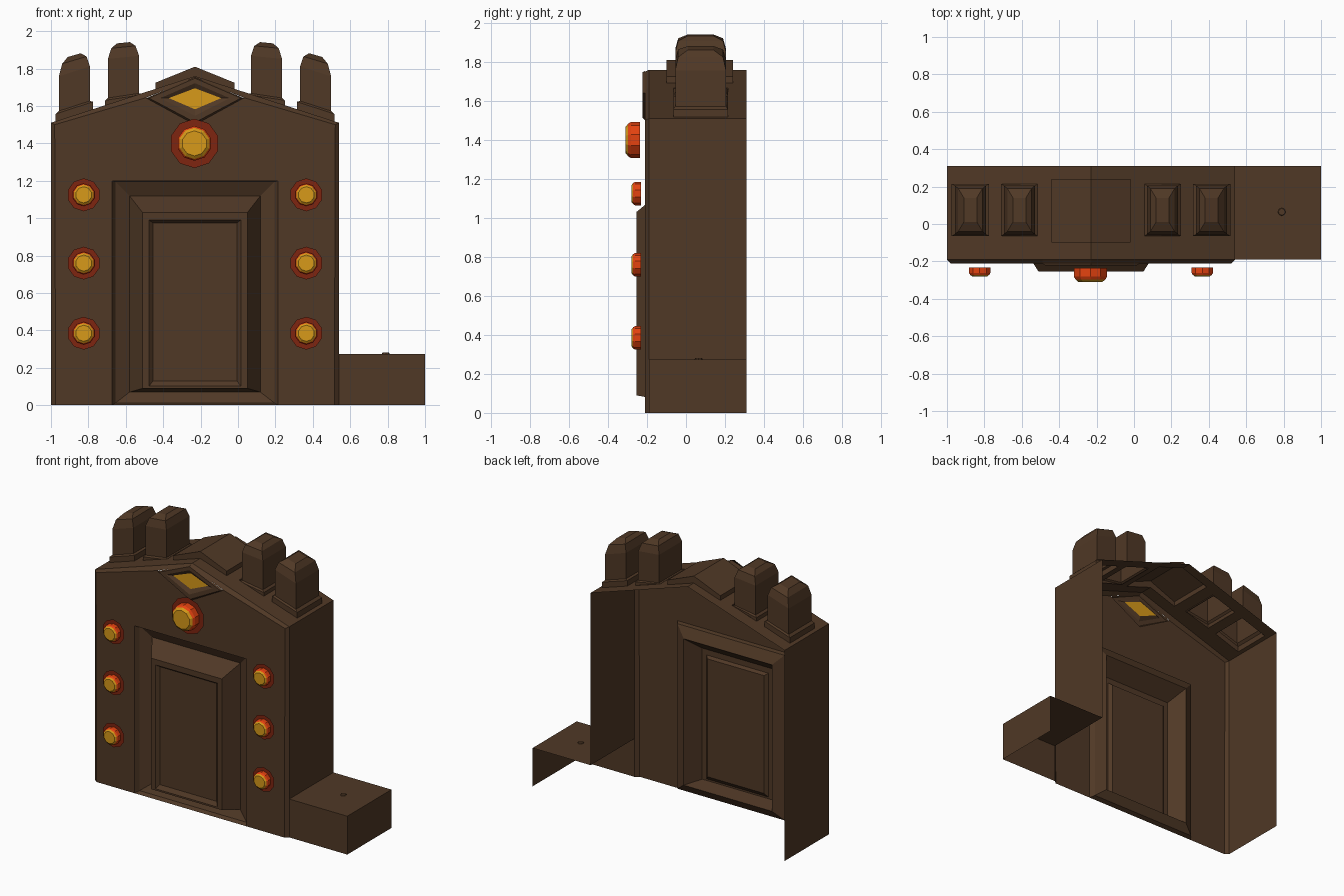
import bpy, bmesh, math

if "Cube" in bpy.data.objects:
    bpy.data.objects.remove(bpy.data.objects["Cube"])

CX = -0.23            # centre line of the main cabinet
BACK, WALL, PLATE = 0.31, -0.19, -0.21


def material(name, col):
    m = bpy.data.materials.new(name)
    m.diffuse_color = (*col, 1)
    m.use_nodes = True
    m.node_tree.nodes["Principled BSDF"].inputs["Base Color"].default_value = m.diffuse_color
    return m


BROWN = material("dark brown", (0.080, 0.040, 0.019))
AMBER = material("amber", (0.68, 0.32, 0.010))
RED = material("dark red", (0.21, 0.018, 0.005))
ORANGE = material("red orange", (0.78, 0.055, 0.005))


def build(name, polys, mats=(BROWN,), rule=None):
    """Object from polygons given as point lists; rule picks a material per face number."""
    bm = bmesh.new()
    for i, poly in enumerate(polys):
        f = bm.faces.new([bm.verts.new(p) for p in poly])
        f.material_index = rule(i) if rule else 0
    bmesh.ops.remove_doubles(bm, verts=bm.verts, dist=0.0005)
    bmesh.ops.recalc_face_normals(bm, faces=bm.faces)
    me = bpy.data.meshes.new(name)
    bm.to_mesh(me)
    bm.free()
    for m in mats:
        me.materials.append(m)
    ob = bpy.data.objects.new(name, me)
    bpy.context.collection.objects.link(ob)
    return ob


def strips(rings, closed=True):
    """Quads joining successive rings of points."""
    out = []
    for a, b in zip(rings, rings[1:]):
        n = len(a)
        for i in range(n if closed else n - 1):
            j = (i + 1) % n
            out.append([a[i], a[j], b[j], b[i]])
    return out


def roof_z(u):
    return 1.76 - 0.325 * abs(u)


# ---- side walls (open back and bottom; right wall stops at the side box)
for name, x, z0 in (("left_wall", -1.0, 0), ("right_wall", 0.54, 0.275)):
    build(name, [[(x, WALL, z0), (x, BACK, z0), (x, BACK, 1.51), (x, WALL, 1.51)]])

# ---- gabled roof with openings under the hollow caps
PILLARS = ((0.645, 0.10), (0.3825, 0.0975))
us = [0, 0.21]
for c, h in reversed(PILLARS):
    us += [c - h, c + h]
us.append(0.77)
ys = [WALL, -0.10, -0.065, 0.215, 0.24, BACK]
cells = []
for s in (-1, 1):
    for i, (u0, u1) in enumerate(zip(us, us[1:])):
        for j, (y0, y1) in enumerate(zip(ys, ys[1:])):
            hole = (i == 0 and j in (1, 2, 3)) or (i in (2, 4) and j == 2)
            if not hole:
                cells.append([(CX + s * u, y, roof_z(u)) for u, y in
                              ((u0, y0), (u1, y0), (u1, y1), (u0, y1))])
build("roof", cells)

# ---- roof pillars with sheared collars and bevelled tops
LEVELS = {
    "outer_pillar": (0.645, [(.10, .14, 1.55, .325), (.10, .14, 1.59, .325), (.083, .13, 1.60, .325),
                             (.083, .13, 1.785, .33), (.065, .115, 1.845, .30), (.035, .065, 1.872, .28)]),
    "inner_pillar": (0.3825, [(.0975, .14, 1.636, .325), (.0975, .14, 1.645, .15), (.083, .13, 1.655, .15),
                              (.083, .13, 1.86, .10), (.065, .115, 1.915, .10), (.035, .065, 1.938, .10)]),
}
for name, (c, levels) in LEVELS.items():
    for s, side in ((-1, "left"), (1, "right")):
        rings = [[(CX + s * (c + a * hw), 0.075 + b * hd, z - k * a * hw)
                  for a, b in ((-1, -1), (1, -1), (1, 1), (-1, 1))] for hw, hd, z, k in levels]
        build(f"{side}_{name}", strips(rings) + [rings[-1]])

# ---- centre ridge cap
low = [(-.21, 1.69), (0, 1.76), (.21, 1.69)]
high = [(-.21, 1.725), (0, 1.81), (.21, 1.725)]
F0, F1 = -0.10, 0.24
pt = lambda p, y: (CX + p[0], y, p[1])
polys = strips([[pt(p, F0) for p in high], [pt(p, F1) for p in high]], False)
for y in (F0, F1):
    polys += strips([[pt(p, y) for p in low], [pt(p, y) for p in high]], False)
for k in (0, 2):
    polys.append([pt(low[k], F0), pt(low[k], F1), pt(high[k], F1), pt(high[k], F0)])
build("ridge_cap", polys)

# ---- front plate: bevelled rim, door opening and diamond notch
plate = [(-.745, 0), (-.445, 0), (-.445, 1.2), (.445, 1.2), (.445, 0), (.745, 0), (.75, 1.5),
         (.26, 1.645), (0, 1.50), (-.26, 1.645), (-.75, 1.5)]
polys = [[pt(p, PLATE) for p in plate]]
for s in (-1, 1):
    rim = [(s * .745, 0), (s * .75, 1.5), (s * .26, 1.645), (0, 1.75)]
    edge = [(s * .77, 0), (s * .77, 1.51), (s * .26, roof_z(.26)), (0, 1.76)]
    polys += strips([[pt(p, PLATE) for p in rim], [pt(p, WALL) for p in edge]], False)
build("front_plate", polys)

# ---- door: recessed surround, raised frame, sunken panel
door = [(.445, 0, 1.20, PLATE), (.425, .012, 1.195, -.18), (.35, .07, 1.12, -.145), (.28, .09, 1.03, -.255),
        (.245, .09 + .012, .99, -.255), (.225, .13, .975, -.235)]
rings = [[(CX - h, y, z0), (CX + h, y, z0), (CX + h, y, z1), (CX - h, y, z1)] for h, z0, z1, y in door]
build("door", strips(rings) + [rings[-1]])


# ---- diamond badge with amber centre
def diamond(a, top, bottom, y):
    return [pt(p, y) for p in ((-a, 1.642), (0, bottom), (a, 1.642), (0, top))]


rings = [diamond(.26, 1.755, 1.50, PLATE), diamond(.245, 1.748, 1.512, -.222),
         diamond(.185, 1.722, 1.548, -.222), diamond(.14, 1.695, 1.582, -.208)]
polys = strips(rings) + [rings[-1]]
build("diamond_frame", polys[:-1])
build("diamond_inlay", polys[-1:], (AMBER,))


# ---- round lamps: flat flange, red-orange rim, amber lens
def lamp(name, x, z, flange, r, y0, y1):
    def ring(rad, y, n=10):
        return [(x + rad * math.cos(math.tau * (i + .5) / n), y, z + rad * math.sin(math.tau * (i + .5) / n))
                for i in range(n)]
    mid = y0 + (y1 - y0) * 0.62
    rings = [ring(flange, y0), ring(r, y0), ring(r, mid), ring(r * .9, mid + (y1 - y0) * .2), ring(r * .72, y1)]
    build(name, strips(rings) + [rings[-1]], (RED, ORANGE, AMBER),
          lambda i: 0 if i < 10 else 1 if i < 30 else 2)


for s, side in ((-1, "left"), (1, "right")):
    for k, z in enumerate((0.385, 0.76, 1.125)):
        lamp(f"{side}_lamp_{k + 1}", CX + s * 0.595, z, 0.088, 0.06, -0.232, -0.28)
lamp("centre_lamp", CX - .003, 1.40, 0.132, 0.093, -0.236, -0.31)

# ---- low side box (open back and bottom) with a small stud
B, H = 0.54, 0.275
build("side_box", [[(B, WALL, 0), (1, WALL, 0), (1, WALL, H), (B, WALL, H)],
                   [(1, WALL, 0), (1, BACK, 0), (1, BACK, H), (1, WALL, H)],
                   [(B, WALL, H), (1, WALL, H), (1, BACK, H), (B, BACK, H)]])
circle = lambda r, z: [(0.79 + r * math.cos(math.tau * i / 8), 0.065 + r * math.sin(math.tau * i / 8), z)
                       for i in range(8)]
rings = [circle(.021, H), circle(.018, H + .006)]
build("box_stud", strips(rings) + [rings[-1]])
